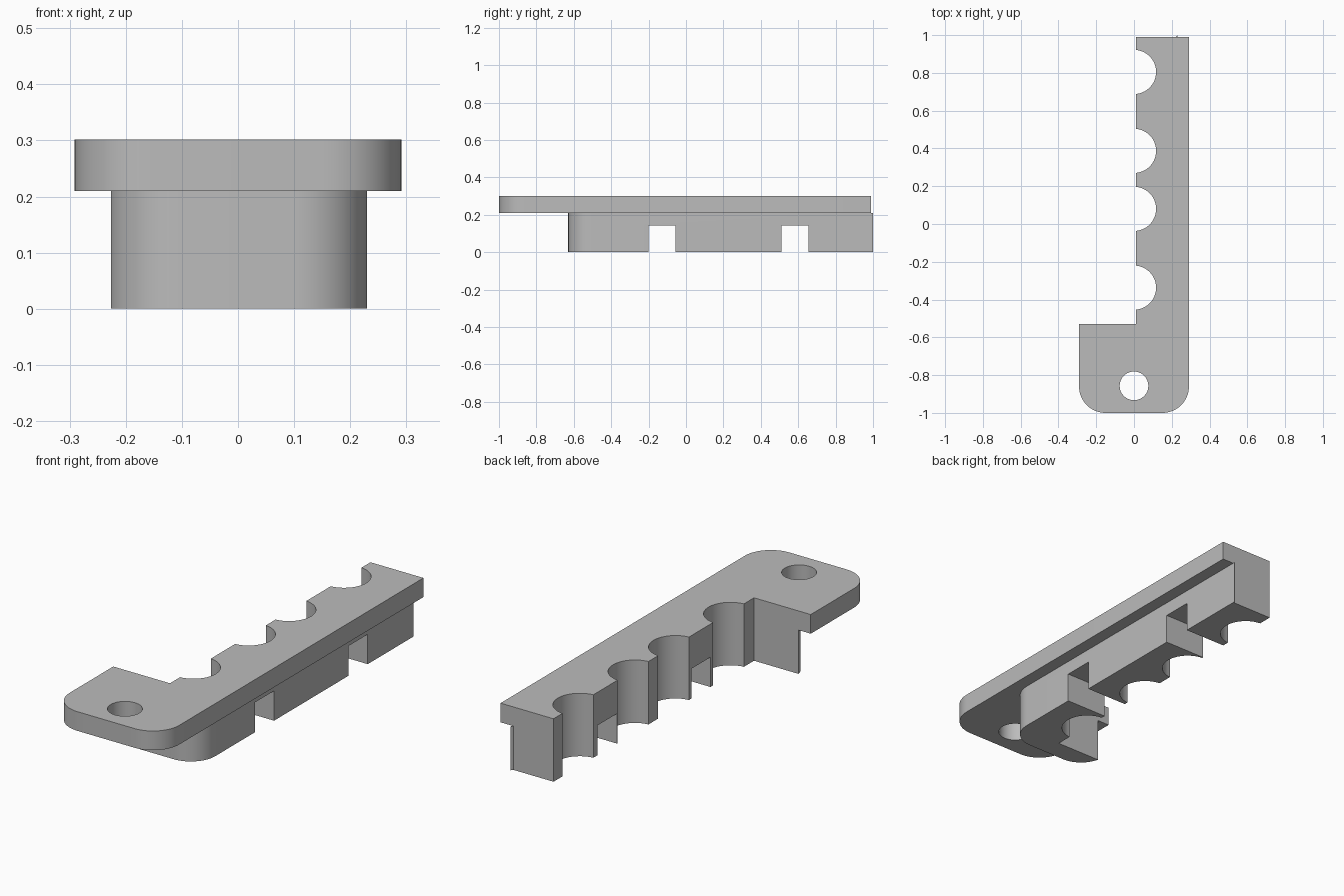
import bpy, bmesh, math
from mathutils import Vector

cube = bpy.data.objects.get("Cube")
if cube:
    bpy.data.objects.remove(cube, do_unlink=True)

grey = bpy.data.materials.new("plain grey")
grey.use_nodes = True
grey.diffuse_color = (0.5, 0.5, 0.5, 1)
grey.node_tree.nodes["Principled BSDF"].inputs["Base Color"].default_value = (0.5, 0.5, 0.5, 1)

EDGE_X, STEP_Y, END_Y = 0.01, -0.53, 0.99
BAYS = (-0.337, 0.08, 0.387, 0.805)
BAY_R = 0.117


def arc(cx, cy, r, start, end, n=16):
    """Points along an arc, angles in degrees."""
    return [(cx + r * math.cos(math.radians(start + (end - start) * i / n)),
             cy + r * math.sin(math.radians(start + (end - start) * i / n)))
            for i in range(n + 1)]


def scalloped_edge():
    """Inner edge from the back end to the step, with round bays."""
    half = math.degrees(math.acos(EDGE_X / BAY_R))
    points = [(EDGE_X, END_Y)]
    for y in reversed(BAYS):
        points += arc(0, y, BAY_R, half, -half, 28)
    return points + [(EDGE_X, STEP_Y)]


def extrude(name, points, z0, z1):
    """Closed outline raised into a solid."""
    bm = bmesh.new()
    face = bm.faces.new([bm.verts.new((x, y, z0)) for x, y in points])
    top = bmesh.ops.extrude_face_region(bm, geom=[face])["geom"]
    bmesh.ops.translate(bm, vec=Vector((0, 0, z1 - z0)),
                        verts=[v for v in top if isinstance(v, bmesh.types.BMVert)])
    bmesh.ops.recalc_face_normals(bm, faces=bm.faces)
    mesh = bpy.data.meshes.new(name)
    bm.to_mesh(mesh)
    bm.free()
    mesh.materials.append(grey)
    obj = bpy.data.objects.new(name, mesh)
    bpy.context.collection.objects.link(obj)
    return obj


def cut(obj, cutter):
    """Subtract the cutter and remove it."""
    mod = obj.modifiers.new("cut", 'BOOLEAN')
    mod.operation, mod.solver, mod.object = 'DIFFERENCE', 'EXACT', cutter
    bpy.context.view_layer.objects.active = obj
    bpy.ops.object.modifier_apply(modifier=mod.name)
    bpy.data.objects.remove(cutter, do_unlink=True)


def smooth(obj):
    bpy.ops.object.select_all(action='DESELECT')
    obj.select_set(True)
    bpy.context.view_layer.objects.active = obj
    bpy.ops.object.shade_smooth_by_angle(angle=math.radians(30))


# Top plate with rounded front corners and a screw hole
W, R = 0.291, 0.14
plate = extrude("top_plate",
                scalloped_edge() + [(-W, STEP_Y)]
                + arc(-W + R, -1 + R, R, 180, 270)
                + arc(W - R, -1 + R, R, 270, 360)
                + [(W, END_Y)], 0.21, 0.302)
cut(plate, extrude("hole_cutter", arc(0, -0.857, 0.076, 0, 351, 39), 0.1, 0.4))

# Lower body, its rounded front cut off at the step, with a thin lip at the back
W, R, FRONT = 0.23, 0.13, -0.63
lowest = math.degrees(math.asin((FRONT + R - STEP_Y) / R))
body = extrude("lower_body",
               scalloped_edge()
               + arc(-W + R, FRONT + R, R, 180 + lowest, 270)
               + arc(W - R, FRONT + R, R, 270, 360)
               + [(W, 1), (W - 0.008, END_Y)], 0, 0.21)

# Square notches across the underside
for y0, y1 in ((-0.2, -0.055), (0.51, 0.655)):
    cut(body, extrude("notch_cutter",
                      [(-0.1, y0), (0.4, y0), (0.4, y1), (-0.1, y1)], -0.1, 0.143))

for part in (plate, body):
    smooth(part)
